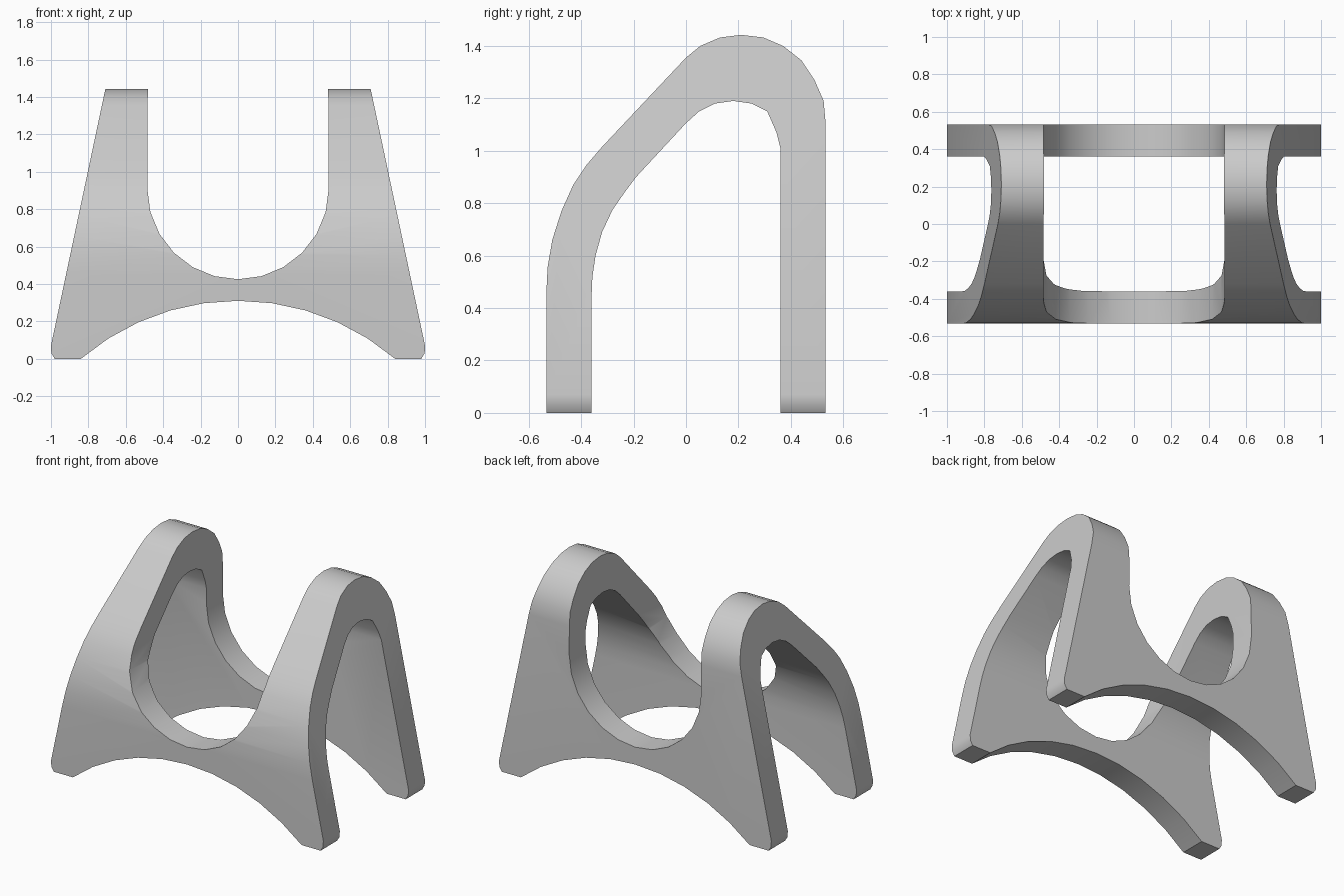
import bpy
import bmesh
from math import sin, cos, asin, radians
from mathutils import Vector

cube = bpy.data.objects.get("Cube")
if cube:
    bpy.data.objects.remove(cube, do_unlink=True)

grey = bpy.data.materials.new("plain_grey")
grey.use_nodes = True
colour = (0.6, 0.6, 0.6, 1)
grey.diffuse_color = colour
grey.node_tree.nodes["Principled BSDF"].inputs["Base Color"].default_value = colour


def prism(name, outline, place, depth):
    """Extrude a closed 2D outline along the depth vector."""
    bm = bmesh.new()
    face = bm.faces.new([bm.verts.new(place(u, v)) for u, v in outline])
    moved = bmesh.ops.extrude_face_region(bm, geom=[face])["geom"]
    bmesh.ops.translate(bm, vec=Vector(depth),
                        verts=[g for g in moved if isinstance(g, bmesh.types.BMVert)])
    bmesh.ops.recalc_face_normals(bm, faces=bm.faces)
    mesh = bpy.data.meshes.new(name)
    bm.to_mesh(mesh)
    bm.free()
    obj = bpy.data.objects.new(name, mesh)
    bpy.context.collection.objects.link(obj)
    mesh.materials.append(grey)
    return obj


# Bent strip seen from the side: front leg, sloping shoulder, round top, back leg
outer = [(-.533, 0), (-.533, .45), (-.528, .555), (-.51, .66), (-.475, .77),
         (-.43, .87), (-.38, .945), (-.32, 1.015), (0, 1.355), (.055, 1.4),
         (.13, 1.432), (.21, 1.442), (.295, 1.432), (.37, 1.4), (.44, 1.345),
         (.49, 1.27), (.525, 1.19), (.533, 1.1), (.533, 0)]
inner = [(.36, 0), (.36, 1.01), (.345, 1.07), (.31, 1.15), (.25, 1.18), (.18, 1.19),
         (.11, 1.18), (.05, 1.15), (0, 1.105), (-.19, .9), (-.235, .84),
         (-.28, .775), (-.32, .69), (-.345, .6), (-.357, .52), (-.36, .45), (-.36, 0)]
stand = prism("cradle_stand", outer + inner, lambda y, z: (-1.1, y, z), (2.2, 0, 0))

# Front silhouette: half outline from the saddle bottom round to the underside arch
saddle, arch, foot = .485, 1.293, .84
half = [(saddle * sin(radians(a)), .91 - saddle * cos(radians(a)))
        for a in range(0, 91, 15)]
half += [(.482, 1.5), (.697, 1.5), (1, .07), (.998, .03), (.98, 0), (.98, -.1), (foot, -.1)]
sweep = asin(foot / arch)
half += [(arch * sin(sweep * i / 5), .31 - arch + arch * cos(sweep * i / 5))
         for i in range(5, -1, -1)]
mirrored = [(-x, z) for x, z in reversed(half[1:-1])]
cutter = prism("silhouette_cutter", half + mirrored, lambda x, z: (x, -.7, z), (0, 1.4, 0))
cutter.hide_render = True

# Keep only the part of the strip inside the silhouette
cut = stand.modifiers.new("silhouette", 'BOOLEAN')
cut.operation = 'INTERSECT'
cut.solver = 'EXACT'
cut.object = cutter
bpy.ops.object.select_all(action='DESELECT')
stand.select_set(True)
bpy.context.view_layer.objects.active = stand
bpy.ops.object.modifier_apply(modifier=cut.name)
bpy.data.objects.remove(cutter, do_unlink=True)
bpy.ops.object.shade_smooth_by_angle(angle=radians(30))
